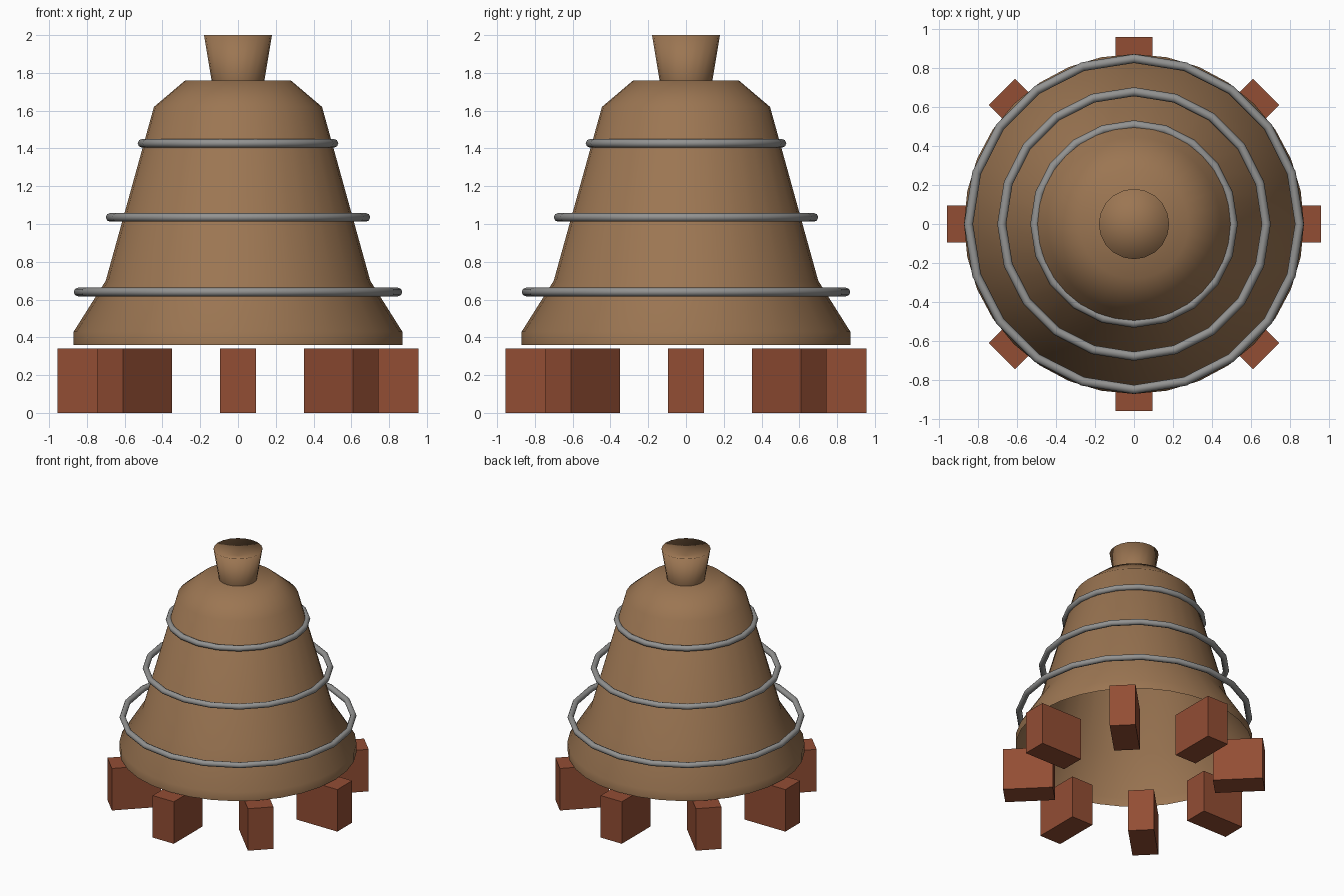
import bpy, bmesh
from math import pi, cos, sin
from mathutils import Matrix, Vector

cube = bpy.data.objects.get("Cube")
if cube:
    bpy.data.objects.remove(cube, do_unlink=True)


def material(name, rgb):
    mat = bpy.data.materials.new(name)
    mat.use_nodes = True
    mat.diffuse_color = (*rgb, 1)
    mat.node_tree.nodes["Principled BSDF"].inputs["Base Color"].default_value = (*rgb, 1)
    return mat


brown = material("warm brown", (0.33, 0.18, 0.085))
brick = material("brick red", (0.29, 0.075, 0.034))
steel = material("steel grey", (0.29, 0.29, 0.285))


def add_object(name, bm, mat, smooth=True):
    bmesh.ops.recalc_face_normals(bm, faces=bm.faces)
    for face in bm.faces:
        face.smooth = smooth
    mesh = bpy.data.meshes.new(name)
    bm.to_mesh(mesh)
    bm.free()
    mesh.materials.append(mat)
    obj = bpy.data.objects.new(name, mesh)
    bpy.context.collection.objects.link(obj)
    return obj


def lathe(name, profile, segments, mat, closed=False):
    """Spin a list of (radius, height) points around the z axis."""
    bm = bmesh.new()
    verts = [bm.verts.new((r, 0, z)) for r, z in profile]
    pairs = list(zip(verts, verts[1:]))
    if closed:
        pairs.append((verts[-1], verts[0]))
    edges = [bm.edges.new(pair) for pair in pairs]
    bmesh.ops.spin(bm, geom=verts + edges, cent=(0, 0, 0), axis=(0, 0, 1),
                   angle=2 * pi, steps=segments)
    bmesh.ops.remove_doubles(bm, verts=bm.verts, dist=0.0001)
    return add_object(name, bm, mat)


# Hollow bell, open underneath
lathe("bell_body", [(0.87, 0.36), (0.87, 0.43), (0.70, 0.70), (0.445, 1.62),
                    (0.28, 1.76), (0, 1.76)], 32, brown)

# Flared knob with a dished top
lathe("top_knob", [(0.14, 1.76), (0.18, 2.0), (0, 1.94)], 20, brown)

# Metal hoops
for name, radius, height in (("lower_hoop", 0.847, 0.64),
                             ("middle_hoop", 0.677, 1.035),
                             ("upper_hoop", 0.508, 1.427)):
    section = [(radius + 0.023 * cos(i * pi / 4), height + 0.023 * sin(i * pi / 4))
               for i in range(8)]
    lathe(name, section, 20, steel, closed=True)

# Ring of eight support blocks
for i in range(8):
    bm = bmesh.new()
    bmesh.ops.create_cube(bm, size=1)
    bmesh.ops.scale(bm, vec=Vector((0.367, 0.19, 0.34)), verts=bm.verts)
    bmesh.ops.translate(bm, vec=Vector((0.773, 0, 0.17)), verts=bm.verts)
    bmesh.ops.transform(bm, matrix=Matrix.Rotation(i * pi / 4, 4, "Z"), verts=bm.verts)
    add_object(f"support_block_{i + 1}", bm, brick, smooth=False)
